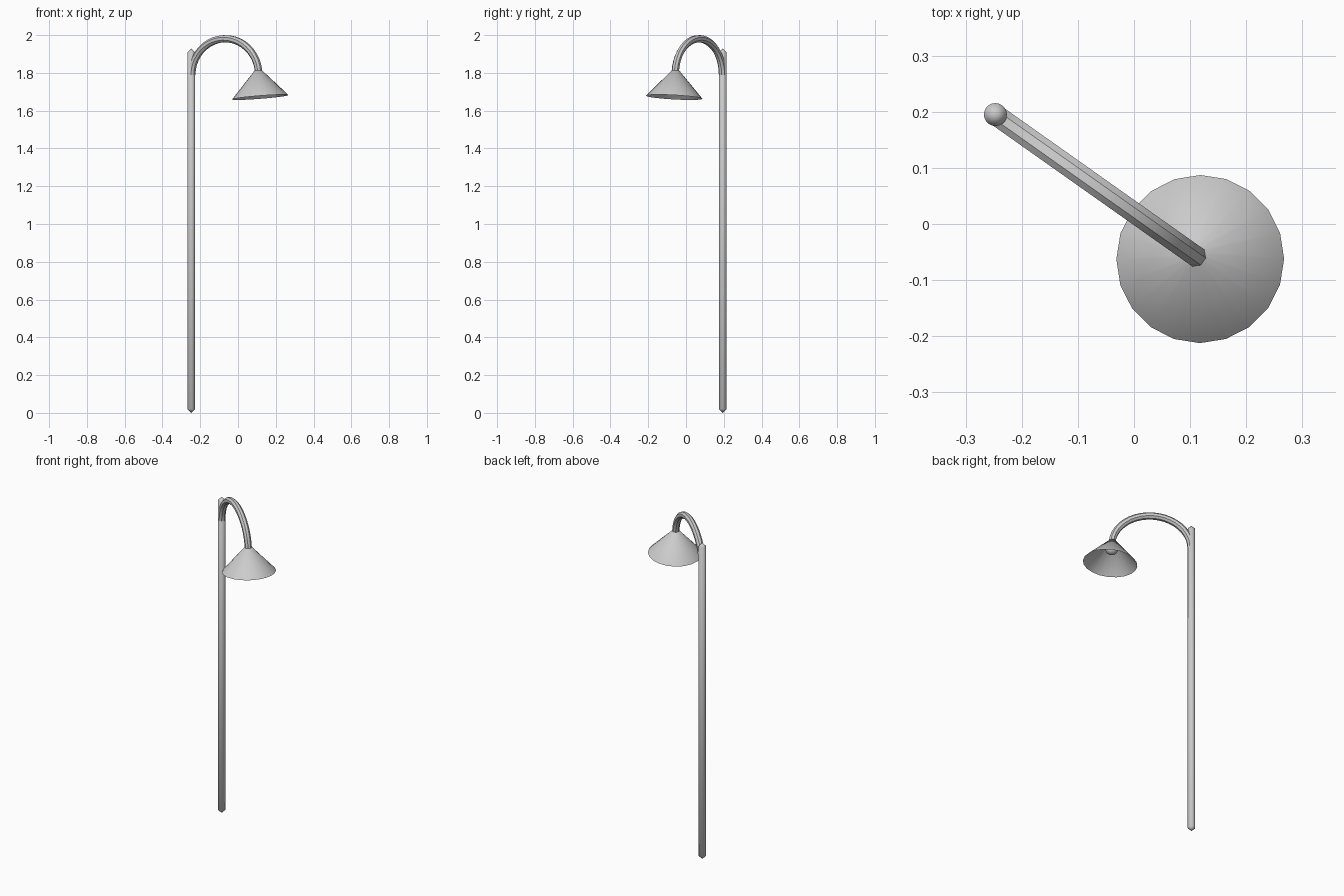
import bpy, bmesh, math
from mathutils import Vector, Matrix

if "Cube" in bpy.data.objects:
    bpy.data.objects.remove(bpy.data.objects["Cube"])

POST = Vector((-0.247, 0.195, 0))
OUT = Vector((0.365, -0.258, 0)).normalized()   # direction the arm leans
SIDE = Vector((0, 0, 1)).cross(OUT)


def finish(name, bm, matrix=Matrix(), angle=60, closed=True):
    if closed:
        bmesh.ops.recalc_face_normals(bm, faces=bm.faces)
    me = bpy.data.meshes.new(name)
    bm.to_mesh(me)
    bm.free()
    ob = bpy.data.objects.new(name, me)
    bpy.context.collection.objects.link(ob)
    ob.matrix_world = matrix
    bpy.ops.object.select_all(action='DESELECT')
    ob.select_set(True)
    bpy.context.view_layer.objects.active = ob
    bpy.ops.object.shade_smooth_by_angle(angle=math.radians(angle))
    return ob


def lathe(name, profile, sides, matrix):
    bm = bmesh.new()
    vs = [bm.verts.new((r, 0, z)) for r, z in profile]
    es = [bm.edges.new(p) for p in zip(vs, vs[1:])]
    bmesh.ops.spin(bm, geom=vs + es, cent=(0, 0, 0), axis=(0, 0, 1),
                   angle=2 * math.pi, steps=sides, use_duplicate=False)
    bmesh.ops.remove_doubles(bm, verts=bm.verts, dist=1e-5)
    return finish(name, bm, matrix)


# Post with pointed ends
lathe("post", [(0, 0), (0.0205, 0.02), (0.0205, 1.909), (0, 1.929)], 20,
      Matrix.Translation(POST))

# Curved arm: octagonal tube along a half ellipse
A, B, R, N = 0.217, 0.191, 0.02, 20
mid = POST + OUT * 0.22 + Vector((0, 0, 1.79))
bm = bmesh.new()
rings = []
for i in range(N + 1):
    t = math.radians(180 + (5 - 180) * i / N)
    p = mid + OUT * A * math.cos(t) + Vector((0, 0, B * math.sin(t)))
    n = (OUT * B * math.cos(t) + Vector((0, 0, A * math.sin(t)))).normalized()
    angs = [math.tau * (k + 0.5) / 8 for k in range(8)]
    rings.append([bm.verts.new(p + (n * math.cos(a) + SIDE * math.sin(a)) * R) for a in angs])
for a, b in zip(rings, rings[1:]):
    for k in range(8):
        bm.faces.new((a[k], a[k - 1], b[k - 1], b[k]))
bm.faces.new(rings[0])
bm.faces.new(rings[-1])
finish("curved_arm", bm, angle=30)

# Lamp head frame: origin at the rim centre, axis tilted away from the post
tilt = Matrix.Translation((0.118, -0.0625, 1.671)) @ Matrix.Rotation(math.radians(-5.5), 4, SIDE)

# Open conical shade
lathe("shade", [(0.15, 0), (0.02, 0.142), (0, 0.142)], 20, tilt)

# Bulb tucked inside the shade
bm = bmesh.new()
bmesh.ops.create_uvsphere(bm, u_segments=16, v_segments=10, radius=0.036)
finish("bulb", bm, tilt @ Matrix.Translation((0, 0, 0.093)))
